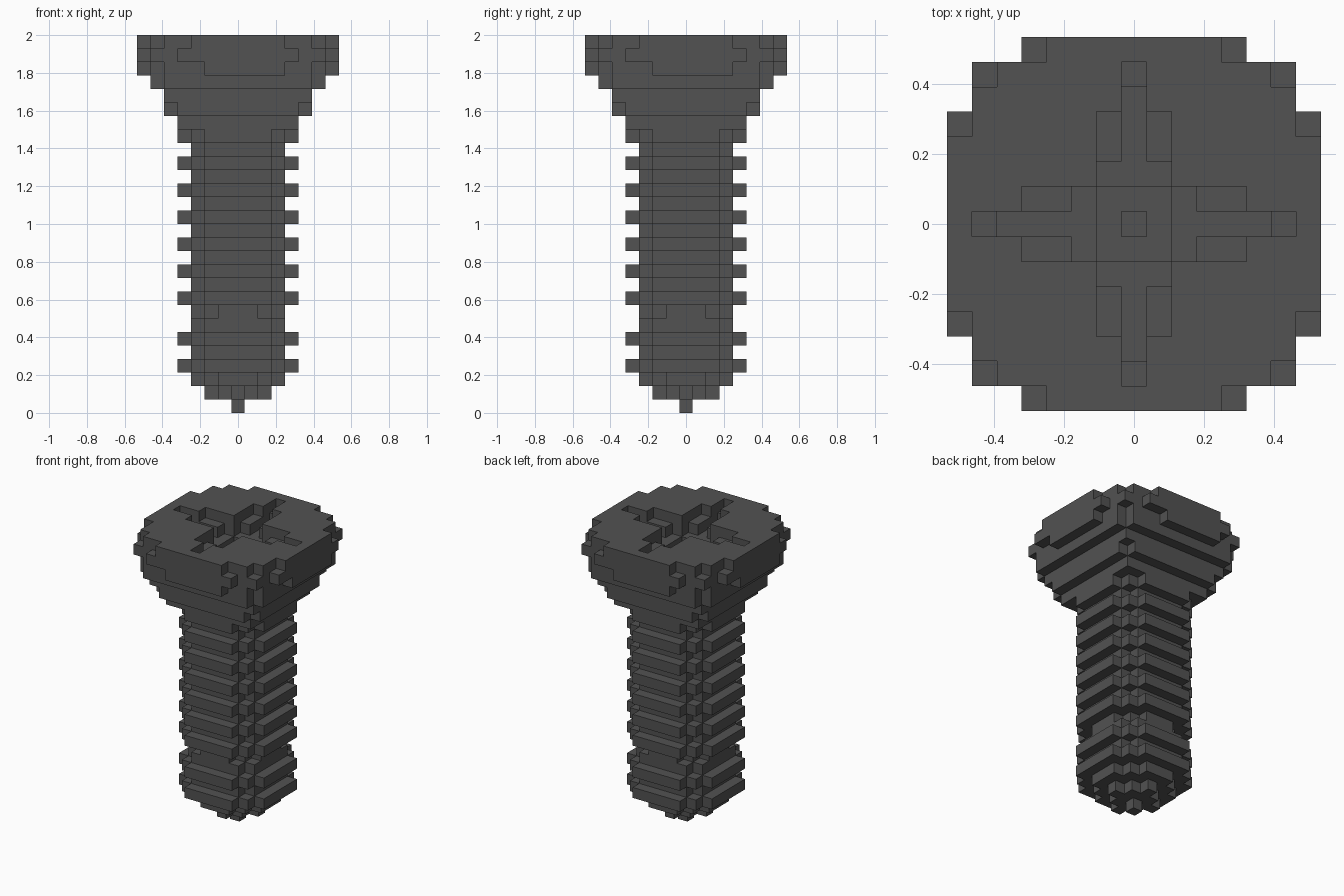
import bpy, bmesh
from mathutils import Vector

cube = bpy.data.objects.get("Cube")
if cube:
    bpy.data.objects.remove(cube, do_unlink=True)

U = 2 / 28  # edge length of one block

mat = bpy.data.materials.new("dark grey metal")
mat.use_nodes = True
colour = (0.085, 0.085, 0.085, 1)
mat.diffuse_color = colour
mat.node_tree.nodes["Principled BSDF"].inputs["Base Color"].default_value = colour

# Each layer is a union of strips (reach, low, high), repeated on all four sides
def sym(*pairs):
    return [(reach, -half, half) for reach, half in pairs]

RIDGE = sym((4, 2), (3, 3))
CORE = sym((3, 2))
TAPER = sym((3, 1), (2, 2))

layers = {0: sym((0, 0)), 1: sym((2, 0), (1, 1)), 2: TAPER}
for k in range(3, 21):
    layers[k] = CORE
for k in [3, 5] + list(range(8, 21, 2)):
    layers[k] = RIDGE
layers[7] = TAPER
layers.update({
    21: sym((4, 4)),
    22: sym((5, 4)),
    23: sym((5, 5)),
    24: sym((6, 5)),
    25: [(7, -2, 3)] + sym((6, 5)),
    26: sym((7, 4), (6, 6)),
    27: sym((7, 3), (6, 5)),
})


def turns(x, y):
    """The four quarter turns of a block about the axis."""
    for _ in range(4):
        yield x, y
        x, y = -y, x


cells = set()
for z, strips in layers.items():
    for reach, low, high in strips:
        for r in range(reach + 1):
            for s in range(low, high + 1):
                cells.update((x, y, z) for x, y in turns(r, s))

# Cross-shaped drive recess, stepping deeper towards the middle
def recess_depth(x, y):
    a, b = max(abs(x), abs(y)), min(abs(x), abs(y))
    if a == 0:
        return 4
    if a == 1:
        return 3
    if (b == 0 and a <= 5) or (a == 2 and b == 1):
        return 2
    if (b == 0 and a == 6) or (b == 1 and a in (3, 4)):
        return 1
    return 0

for x in range(-6, 7):
    for y in range(-6, 7):
        for d in range(recess_depth(x, y)):
            cells.discard((x, y, 27 - d))

AXES = [Vector(v) for v in ((1, 0, 0), (0, 1, 0), (0, 0, 1))]


def build_part(name, z_low, z_high):
    """Skin the exposed sides of the blocks in a range of layers."""
    bm = bmesh.new()
    for cell in sorted(c for c in cells if z_low <= c[2] <= z_high):
        centre = Vector(cell) + Vector((0, 0, 0.5))
        for i in range(3):
            for sign in (1, -1):
                n = AXES[i] * sign
                if tuple(int(cell[j] + n[j]) for j in range(3)) in cells:
                    continue
                u = AXES[(i + 1) % 3] * 0.5
                v = AXES[(i + 2) % 3] * 0.5 * sign
                mid = centre + n * 0.5
                corners = (mid - u - v, mid + u - v, mid + u + v, mid - u + v)
                bm.faces.new([bm.verts.new(p * U) for p in corners])
    bmesh.ops.remove_doubles(bm, verts=bm.verts, dist=U * 0.01)
    mesh = bpy.data.meshes.new(name)
    bm.to_mesh(mesh)
    bm.free()
    mesh.materials.append(mat)
    obj = bpy.data.objects.new(name, mesh)
    bpy.context.collection.objects.link(obj)


build_part("screw_tip", 0, 2)
build_part("threaded_shank", 3, 20)
build_part("screw_head", 21, 27)
